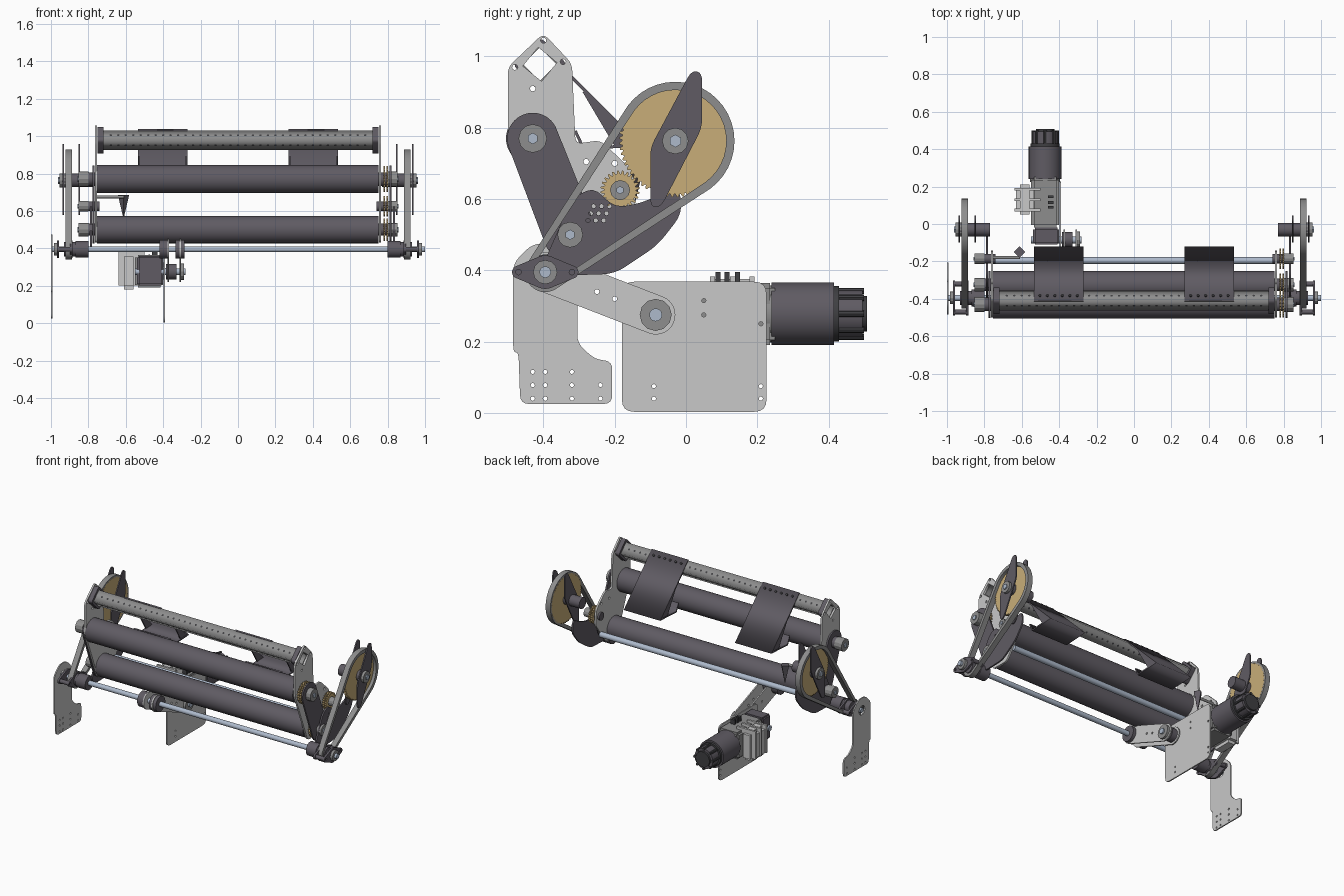
import bpy, bmesh, math
from mathutils import Vector, Matrix
from mathutils.geometry import convex_hull_2d

cube = bpy.data.objects.get("Cube")
if cube:
    bpy.data.objects.remove(cube)


def material(name, rgb):
    m = bpy.data.materials.new(name)
    m.use_nodes = True
    m.diffuse_color = (*rgb, 1)
    m.node_tree.nodes["Principled BSDF"].inputs["Base Color"].default_value = (*rgb, 1)
    return m


DARK = material("charcoal", (0.115, 0.105, 0.125))
BLACK = material("dark rubber", (0.05, 0.05, 0.055))
LIGHT = material("light aluminium", (0.58, 0.58, 0.58))
MID = material("mid grey", (0.27, 0.27, 0.27))
GOLD = material("gold", (0.58, 0.42, 0.19))
STEEL = material("blue steel", (0.42, 0.49, 0.6))

# local x, y, z -> world y, z, x
SIDE = Matrix(((0, 0, 1, 0), (1, 0, 0, 0), (0, 1, 0, 0), (0, 0, 0, 1)))


def add(name, mesh, mat, smooth=False):
    ob = bpy.data.objects.new(name, mesh)
    bpy.context.collection.objects.link(ob)
    mesh.materials.clear()
    mesh.materials.append(mat)
    if smooth:
        bpy.ops.object.select_all(action="DESELECT")
        bpy.context.view_layer.objects.active = ob
        ob.select_set(True)
        bpy.ops.object.shade_smooth_by_angle(angle=math.radians(35))
    return ob


def circle(y, z, r, n=28, turn=0):
    return [(y + r * math.cos(turn + math.tau * i / n), z + r * math.sin(turn + math.tau * i / n))
            for i in range(n)]


def hull(*circles):
    pts = [Vector(p) for c in circles for p in circle(*c, n=40)]
    return [tuple(pts[i]) for i in convex_hull_2d(pts)]


def rounded(pts, r):
    out = []
    for i, p in enumerate(pts):
        p, a, b = Vector(p), Vector(pts[i - 1]), Vector(pts[(i + 1) % len(pts)])
        p0 = p + (a - p).normalized() * min(r, (a - p).length * 0.45)
        p1 = p + (b - p).normalized() * min(r, (b - p).length * 0.45)
        for k in range(5):
            t = k / 4
            out.append(tuple(p0 * (1 - t) ** 2 + p * 2 * t * (1 - t) + p1 * t * t))
    return out


def plate(name, outline, x, thick, mat, holes=()):
    """Flat sheet standing across x, with cut-out holes."""
    cu = bpy.data.curves.new(name, "CURVE")
    cu.dimensions, cu.fill_mode, cu.extrude = "2D", "BOTH", thick / 2
    for loop in (outline, *holes):
        sp = cu.splines.new("POLY")
        sp.points.add(len(loop) - 1)
        for pt, (u, v) in zip(sp.points, loop):
            pt.co = (u, v, 0, 1)
        sp.use_cyclic_u = True
    tmp = bpy.data.objects.new(name, cu)
    mesh = bpy.data.meshes.new_from_object(tmp)
    bpy.data.objects.remove(tmp)
    mesh.transform(Matrix.Translation((x, 0, 0)) @ SIDE)
    return add(name, mesh, mat)


def rod(name, a, b, r, mat, sides=32, r2=None):
    a, b = Vector(a), Vector(b)
    bm = bmesh.new()
    bmesh.ops.create_cone(bm, cap_ends=True, segments=sides, radius1=r, radius2=r if r2 is None else r2,
                          depth=(b - a).length)
    bm.transform(Matrix.Translation((a + b) / 2) @ (b - a).to_track_quat("Z", "Y").to_matrix().to_4x4())
    mesh = bpy.data.meshes.new(name)
    bm.to_mesh(mesh)
    bm.free()
    return add(name, mesh, mat, sides > 12)


def xrod(name, x0, x1, yz, r, mat, sides=32):
    return rod(name, (x0, *yz), (x1, *yz), r, mat, sides)


def box(name, lo, hi, mat, bevel=0.0):
    bm = bmesh.new()
    bmesh.ops.create_cube(bm, size=1)
    lo, hi = Vector(lo), Vector(hi)
    bm.transform(Matrix.Translation((lo + hi) / 2) @ Matrix.Diagonal((*(hi - lo), 1)))
    if bevel:
        bmesh.ops.bevel(bm, geom=bm.edges[:], offset=bevel, segments=2, affect="EDGES")
    mesh = bpy.data.meshes.new(name)
    bm.to_mesh(mesh)
    bm.free()
    return add(name, mesh, mat)


def gear(y, z, r, teeth, depth):
    return [(y + q * math.cos(a), z + q * math.sin(a)) for i in range(teeth)
            for f, q in ((0, r - depth), (0.3, r), (0.6, r), (0.8, r - depth))
            for a in [math.tau * (i + f) / teeth]]


UPPER, LOWER, IDLER = (-0.43, 0.77), (-0.325, 0.5), (-0.185, 0.625)
WHEEL, SHAFT, PIVOT, BAR = (-0.03, 0.763), (-0.395, 0.395), (-0.085, 0.275), (-0.41, 0.978)

# Rollers and long shafts
xrod("upper_roller", -0.755, 0.75, UPPER, 0.075, DARK, 48)
xrod("lower_roller", -0.755, 0.75, LOWER, 0.073, DARK, 48)
xrod("drive_shaft", -1, 1, SHAFT, 0.016, STEEL)
xrod("rear_rod", -0.755, 0.755, (-0.195, 0.5), 0.018, STEEL)

# Perforated square crossbar turned on its corner
plate("crossbar", circle(*BAR, 0.053, 4), 0, 1.5, MID, [circle(*BAR, 0.047, 4)])
bm = bmesh.new()
for side in (-1, 1):
    for face in (-1, 1):
        normal = Vector((0, face, side)).normalized()
        turn = normal.to_track_quat("Z", "Y").to_matrix().to_4x4()
        for i in range(35):
            spot = Vector((-0.68 + 0.04 * i, *BAR)) + normal * 0.0383
            bmesh.ops.create_circle(bm, cap_ends=True, segments=8, radius=0.007,
                                    matrix=Matrix.Translation(spot) @ turn)
mesh = bpy.data.meshes.new("crossbar_holes")
bm.to_mesh(mesh)
bm.free()
add("crossbar_holes", mesh, BLACK)

# Bent guide flaps hung from the bar
flap = [(-0.41, 1.037), (-0.12, 0.747), (-0.29, 0.738), (-0.315, 0.79),
        (-0.307, 0.793), (-0.285, 0.746), (-0.14, 0.755), (-0.414, 1.029)]
for s, word in ((-1, "right"), (1, "left")):
    plate(word + "_flap", flap, s * 0.403, 0.265, DARK)
    for e in (-1, 1):
        plate(word + "_flap_rib", [(-0.13, 0.75), (-0.2, 0.748), (-0.29, 0.9), (-0.28, 0.905)],
              s * 0.403 + e * 0.125, 0.008, DARK)
    for i in range(6):
        spot = Vector((s * 0.403 - 0.1 + 0.04 * i, -0.385, 1.012))
        rod(word + "_flap_bolt", spot, spot + Vector((0, 0.004, 0.004)), 0.007, BLACK, 8)

frame = [(-0.5, 0.97), (-0.4, 1.065), (-0.32, 0.98), (-0.31, 0.755), (-0.24, 0.765), (-0.15, 0.68),
         (-0.14, 0.58), (-0.25, 0.43), (-0.37, 0.43), (-0.5, 0.76)]
gusset = [(-0.4, 0.42), (-0.32, 0.6), (-0.26, 0.635), (-0.2, 0.575), (-0.12, 0.59), (-0.02, 0.64),
          (-0.01, 0.56), (-0.08, 0.47), (-0.2, 0.39), (-0.36, 0.385)]
blade = [(0.015, 0.96), (0.045, 0.955), (0.045, 0.8), (-0.07, 0.578), (-0.1, 0.578), (-0.1, 0.745)]
bolts = [circle(y, z, 0.008, 8) for y, z in
         ((-0.48, 0.97), (-0.4, 1.045), (-0.345, 0.985), (-0.43, 0.91), (-0.28, 0.705), (-0.2, 0.7))]
vents = [circle(-0.275 + 0.022 * i + 0.008 * j, 0.54 + 0.02 * j, 0.006, 8) for i in range(3) for j in range(3)]

# Both end assemblies
for s, word in ((-1, "right"), (1, "left")):
    def X(v):
        return s * v
    plate(word + "_frame_plate", rounded(frame, 0.02), X(0.759), 0.012, LIGHT,
          [circle(*BAR, 0.048, 4, 0.1)] + bolts)
    plate(word + "_bar_bracket", rounded(circle(*BAR, 0.078, 4), 0.02), X(0.735), 0.03, DARK,
          [circle(*BAR, 0.056, 4)])
    plate(word + "_roller_arm", hull((*UPPER, 0.072), (*LOWER, 0.075)),
          0.815 if s > 0 else -0.772, 0.01, DARK)
    plate(word + "_gusset", rounded(gusset, 0.035), X(0.835 if s > 0 else 0.785), 0.01, DARK, vents)
    for part, spot, r in (("upper", UPPER, 0.04), ("lower", LOWER, 0.036), ("idler", IDLER, 0.028)):
        xrod(f"{word}_{part}_axle", X(0.74), X(0.84), spot, r * 0.9, DARK)
        xrod(f"{word}_{part}_bearing", X(0.8), X(0.853), spot, r, MID, 12)
        xrod(f"{word}_{part}_bolt", X(0.85), X(0.858), spot, r * 0.4, STEEL, 6)

    # Large wheel, belt and clamping blades
    plate(word + "_wheel", gear(*WHEEL, 0.157, 64, 0.008), X(0.895), 0.016, GOLD)
    plate(word + "_belt", hull((*WHEEL, 0.166), (*SHAFT, 0.056)), X(0.905), 0.035, MID,
          [hull((*WHEEL, 0.143), (*SHAFT, 0.038))])
    for x in (0.85, 0.934):
        plate(word + "_wheel_blade", rounded(blade, 0.025), X(x), 0.008, DARK)
    xrod(word + "_wheel_axle", X(0.77), X(0.93), WHEEL, 0.036, DARK)
    xrod(word + "_wheel_hub", X(0.92), X(0.955), WHEEL, 0.037, MID, 12)
    xrod(word + "_wheel_bolt", X(0.95), X(0.962), WHEEL, 0.018, STEEL, 6)

    # Shaft pulley inside its flanged bearing bracket
    xrod(word + "_shaft_pulley", X(0.87), X(0.93), SHAFT, 0.038, DARK)
    xrod(word + "_shaft_collar", X(0.8), X(0.87), SHAFT, 0.045, DARK)
    flange = hull((*SHAFT, 0.047), (-0.47, 0.395, 0.018), (-0.32, 0.395, 0.018))
    for x in (0.892, 0.962):
        plate(word + "_bearing_flange", flange, X(x), 0.012, DARK,
              [circle(y, 0.395, 0.008, 8) for y in (-0.47, -0.32)])
    for y in (-0.47, -0.32):
        xrod(word + "_flange_spacer", X(0.892), X(0.962), (y, 0.395), 0.013, DARK, 12)
    xrod(word + "_shaft_bearing", X(0.96), X(0.985), SHAFT, 0.034, MID, 12)

# Gold chain sprockets on the left end
for part, spot, r in (("upper", UPPER, 0.07), ("lower", LOWER, 0.06), ("idler", IDLER, 0.055)):
    for x in (0.782, 0.798):
        plate(part + "_sprocket", gear(*spot, r, 24, 0.01), x, 0.009, GOLD)

# Outer foot plate
foot = [(-0.485, 0.17), (-0.485, 0.42), (-0.43, 0.475), (-0.36, 0.475), (-0.305, 0.42), (-0.305, 0.195),
        (-0.255, 0.15), (-0.207, 0.145), (-0.207, 0.025), (-0.465, 0.025), (-0.47, 0.17)]
plate("foot_plate", rounded(foot, 0.025), -0.995, 0.008, LIGHT,
      [circle(*SHAFT, 0.03)] + [circle(y, z, 0.006, 8) for y in (-0.43, -0.395, -0.32, -0.24)
                                for z in (0.04, 0.078, 0.115) if y < -0.3 or z < 0.1])

# Motor mounting plate and swing links
mount = [(-0.18, 0.003), (-0.18, 0.368), (0.226, 0.368), (0.226, 0.003)]
plate("motor_plate", rounded(mount, 0.035), -0.393, 0.008, LIGHT,
      [circle(y, z, 0.006, 8) for y in (-0.09, 0.21) for z in (0.04, 0.075, 0.25)]
      + [circle(0.05, z, 0.006, 8) for z in (0.275, 0.315)])
for x in (-0.372, -0.31):
    plate("swing_link", hull((*SHAFT, 0.055), (*PIVOT, 0.055)), x, 0.008, LIGHT,
          [circle(-0.25 + 0.05 * i, 0.34 - 0.02 * i, 0.007, 8) for i in range(2)])
for x in (-0.395, -0.31):
    xrod("link_clamp", x - 0.025, x + 0.025, SHAFT, 0.05, DARK, 20)
xrod("pivot_shaft", -0.55, -0.28, PIVOT, 0.018, STEEL)
xrod("pivot_hub", -0.385, -0.33, PIVOT, 0.042, DARK, 20)
xrod("pivot_bearing", -0.31, -0.29, PIVOT, 0.045, MID, 12)

# Gearbox
box("gearbox", (-0.55, -0.02, 0.19), (-0.4, 0.25, 0.365), MID, 0.015)
box("gearbox_cover", (-0.63, 0.05, 0.18), (-0.54, 0.21, 0.375), LIGHT, 0.02)
for y in (0.075, 0.13, 0.185):
    box("gearbox_rib", (-0.638, y - 0.007, 0.2), (-0.5, y + 0.007, 0.382), LIGHT)
box("front_bracket", (-0.54, -0.11, 0.2), (-0.4, -0.02, 0.36), DARK, 0.01)
for y in (0.09, 0.115, 0.145):
    box("terminal", (-0.46, y - 0.007, 0.36), (-0.43, y + 0.007, 0.395), BLACK)

# Motor with stepped cap
for part, y0, y1, r, mat in (("flange", 0.225, 0.245, 0.08, MID), ("body", 0.24, 0.415, 0.088, DARK),
                             ("rim", 0.41, 0.43, 0.078, BLACK), ("cap", 0.425, 0.495, 0.066, DARK),
                             ("tail", 0.49, 0.508, 0.05, BLACK)):
    rod("motor_" + part, (-0.475, y0, 0.278), (-0.475, y1, 0.278), r, mat, 36)
for i in range(8):
    a = math.tau * i / 8
    box_x, box_z = -0.475 + 0.064 * math.cos(a), 0.278 + 0.064 * math.sin(a)
    rod("cap_lug", (box_x, 0.43, box_z), (box_x, 0.5, box_z), 0.009, BLACK, 8)

# Small sensor wedge beside the right frame plate
rod("sensor_wedge", (-0.612, -0.15, 0.57), (-0.612, -0.15, 0.685), 0.003, DARK, 4, 0.03)
xrod("sensor_arm", -0.755, -0.61, (-0.18, 0.675), 0.008, MID, 12)
